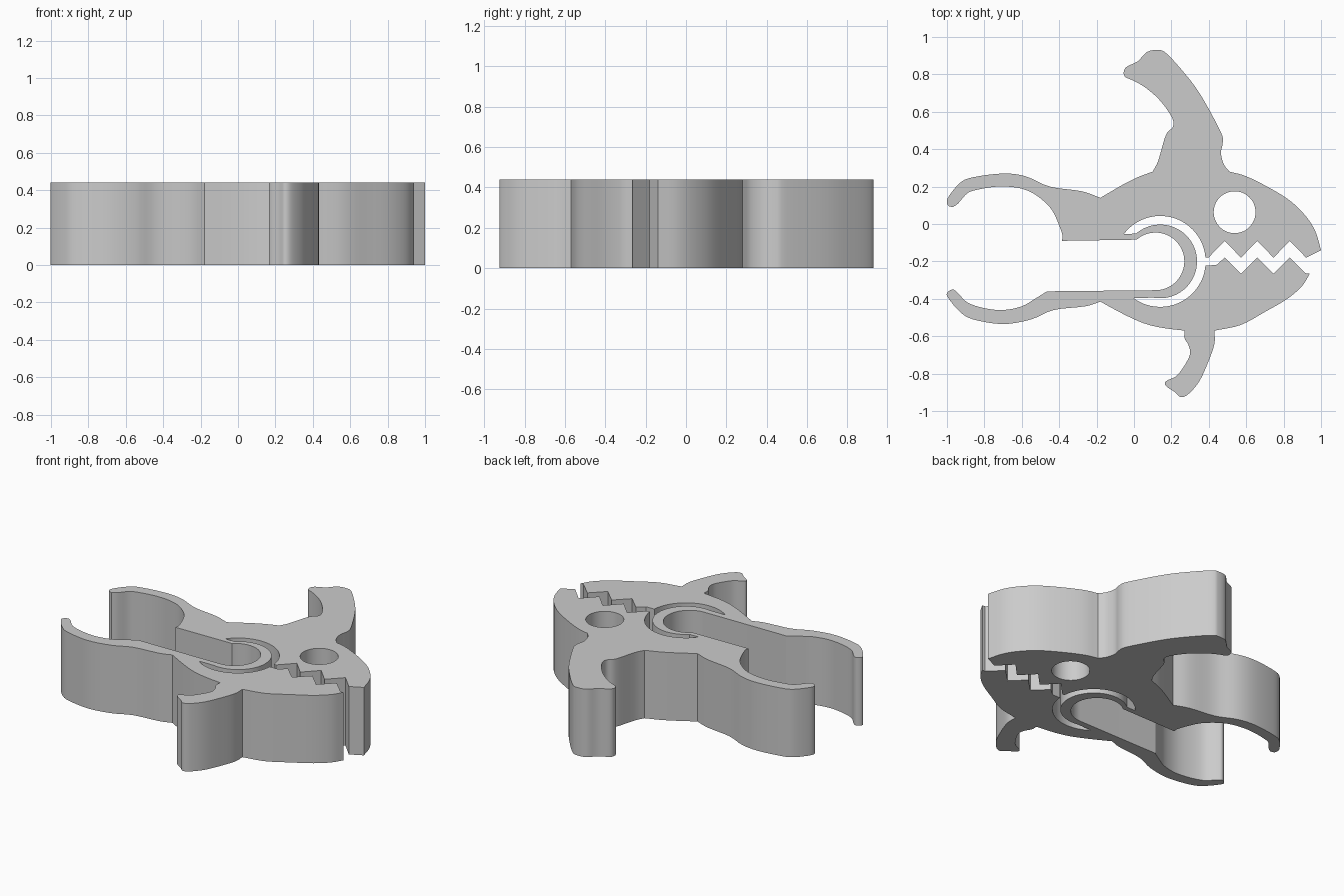
import bpy
import bmesh
from math import cos, sin, radians
from mathutils import Vector

cube = bpy.data.objects.get("Cube")
if cube:
    bpy.data.objects.remove(cube, do_unlink=True)

THICKNESS = 0.44
SPRING_CENTRE = (14, -20)


def smooth_run(points, steps=4):
    """Smooth open curve passing through every point, with sharp ends."""
    pts = [Vector(p) for p in points]
    padded = [2 * pts[0] - pts[1]] + pts + [2 * pts[-1] - pts[-2]]
    curve = []
    for a, b, c, d in zip(padded, padded[1:], padded[2:], padded[3:]):
        for i in range(steps):
            t = i / steps
            curve.append(b + (c - a) * t / 2
                         + (2 * a - 5 * b + 4 * c - d) * t ** 2 / 2
                         + (3 * b - a - 3 * c + d) * t ** 3 / 2)
    return curve + [pts[-1]]


def straight_run(points):
    return [Vector(p) for p in points]


def arc(centre, radius, start, end, segments=32):
    angles = [radians(start + (end - start) * i / segments)
              for i in range(segments + 1)]
    return [Vector((centre[0] + radius * cos(a), centre[1] + radius * sin(a)))
            for a in angles]


def zigzag(start, step, low, high, count):
    """Row of pointed teeth, alternating between two levels."""
    return [Vector((start + step * i, high if i % 2 else low))
            for i in range(count)]


def add_loop(bm, points):
    """Closed edge loop; points are given in hundredths of a unit."""
    clean = [p for i, p in enumerate(points) if (p - points[i - 1]).length > 0.1]
    verts = [bm.verts.new((p.x / 100, p.y / 100, 0)) for p in clean]
    for i, vert in enumerate(verts):
        bm.edges.new((verts[i - 1], vert))


def extruded_plate(name, loops, material):
    bm = bmesh.new()
    for loop in loops:
        add_loop(bm, loop)
    bmesh.ops.triangle_fill(bm, edges=bm.edges[:], use_beauty=True,
                            normal=(0, 0, 1))
    result = bmesh.ops.extrude_face_region(bm, geom=bm.faces[:],
                                           use_keep_orig=True)
    top = [g for g in result["geom"] if isinstance(g, bmesh.types.BMVert)]
    bmesh.ops.translate(bm, verts=top, vec=(0, 0, THICKNESS))
    bmesh.ops.recalc_face_normals(bm, faces=bm.faces[:])
    mesh = bpy.data.meshes.new(name)
    bm.to_mesh(mesh)
    bm.free()
    mesh.materials.append(material)
    obj = bpy.data.objects.new(name, mesh)
    bpy.context.collection.objects.link(obj)
    bpy.context.view_layer.objects.active = obj
    obj.select_set(True)
    bpy.ops.object.shade_smooth_by_angle(angle=radians(30))
    return obj


# Upper handle: outer edge, then the inner edge back to the tip
upper_handle_outer = smooth_run([
    (-97, 9), (-99.5, 10), (-99.5, 14), (-93, 22), (-86, 25), (-70, 27),
    (-58, 25.5), (-45, 20), (-28, 17.5), (-18, 14)])
upper_handle_inner = smooth_run([
    (-38.5, -9), (-38.5, -5), (-43, 6), (-48, 12), (-55, 17), (-63, 19.5),
    (-73, 20), (-83, 18.5), (-89, 16.5), (-94, 11), (-97, 9)])

# Back and top fin
back = smooth_run([(-18, 14), (-6, 21), (2, 25), (10, 28)])
top_fin = smooth_run([
    (10, 28), (13, 34), (17, 47.5), (20.5, 51.5), (21, 55), (18.5, 60),
    (13, 67), (6, 73), (0, 76.5), (-4.5, 78.5), (-5.5, 81), (-4, 84),
    (2, 87), (7, 92), (13, 93), (17, 91.5), (25, 83), (35, 70), (46, 50),
    (47.5, 44), (46.5, 38), (48, 32), (51, 28)])

# Snout and upper teeth
snout = smooth_run([(51, 28), (60, 25.5), (73, 19), (84, 12), (92, 4),
                    (97, -4), (100, -14)])
upper_teeth = zigzag(92, -8.7, -18, -9, 7)

# Spring: socket slot around a curved strip joining the two halves
upper_socket = arc(SPRING_CENTRE, 24.3, 5, 143)
strip_outer = arc(SPRING_CENTRE, 19.7, 131, -100, 48)
lower_socket = arc(SPRING_CENTRE, 24.3, 235, 355)
strip_inner = arc((11.5, -20), 15.4, -90, 131, 48)

# Lower jaw
lower_teeth = straight_run([(44, -22)]) + zigzag(48.5, 8.7, -18, -26.5, 6)
jaw = smooth_run([(94, -26.5), (90, -33), (82, -40), (70, -47), (57, -54),
                  (43, -57)])

# Lower fin and belly
lower_fin = smooth_run([
    (43, -57), (43, -64), (40, -73), (35, -84), (29, -91), (25, -92.5),
    (22, -90), (17.5, -87), (16.5, -85), (18, -83.5), (23, -81), (28, -74),
    (30, -69), (29, -64.5), (27, -61), (27, -57)])
belly = smooth_run([(27, -57), (15, -55.5), (5, -53), (-6, -48), (-18, -41.5)])

# Lower handle, all the way round its tip
lower_handle = smooth_run([
    (-18, -41.5), (-26, -44), (-43, -46), (-55, -51), (-70, -53.5),
    (-86, -51), (-93, -47), (-99, -40), (-100, -37), (-97, -35), (-94, -37),
    (-89, -42), (-80, -45), (-70, -46), (-60, -44), (-53, -40), (-46.5, -36)])

outline = (upper_handle_outer + back + top_fin + snout + upper_teeth
           + upper_socket + strip_outer + straight_run([(0, -39.5)])
           + lower_socket + lower_teeth + jaw + lower_fin + belly
           + lower_handle + strip_inner + upper_handle_inner)
eye_hole = arc((53.8, 6.3), 11.2, 0, 360, 48)

grey = bpy.data.materials.new("plain grey")
grey.use_nodes = True
colour = (0.6, 0.6, 0.6, 1)
grey.diffuse_color = colour
grey.node_tree.nodes["Principled BSDF"].inputs["Base Color"].default_value = colour

extruded_plate("clip_body", [outline, eye_hole], grey)
